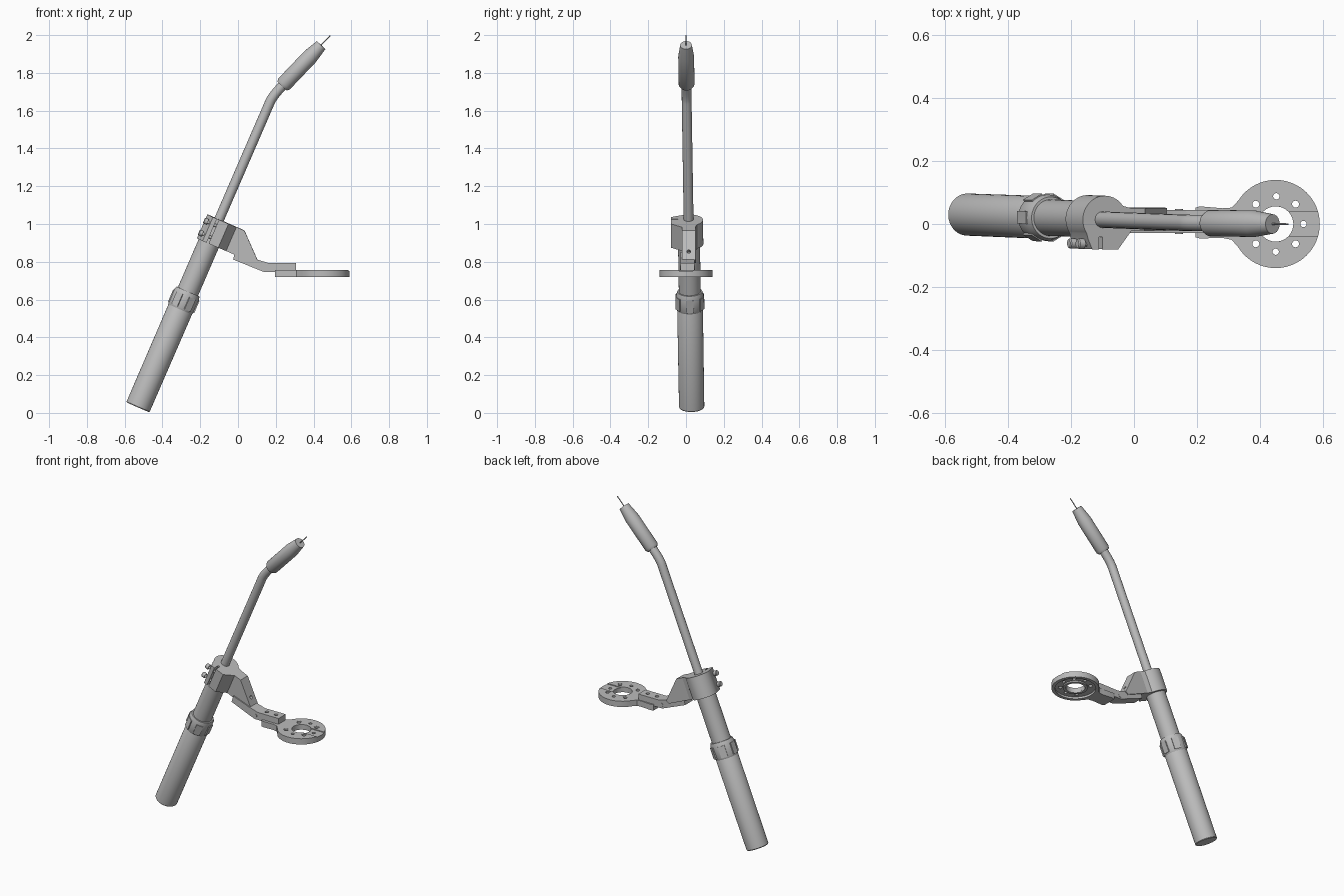
import bpy, bmesh, math
from mathutils import Matrix, Vector

if "Cube" in bpy.data.objects:
    bpy.data.objects.remove(bpy.data.objects["Cube"])

grey = bpy.data.materials.new("plain grey")
grey.use_nodes = True
grey.diffuse_color = (0.5, 0.5, 0.5, 1)
grey.node_tree.nodes["Principled BSDF"].inputs["Base Color"].default_value = (0.5, 0.5, 0.5, 1)

# Torch frame: local z runs along the tilted barrel, local x points to the arm
tilt = math.radians(23.4)
axis = Vector((math.sin(tilt), -0.015, math.cos(tilt))).normalized()
side = Vector((math.cos(tilt), 0, -math.sin(tilt)))
TORCH = Matrix((side, axis.cross(side), axis)).transposed().to_4x4()
TORCH.translation = (-0.53, 0.03, 0.03)
WORLD = Matrix.Identity(4)


def finish(name, bm, frame=WORLD):
    bmesh.ops.recalc_face_normals(bm, faces=bm.faces)
    mesh = bpy.data.meshes.new(name)
    bm.to_mesh(mesh)
    bm.free()
    mesh.transform(frame)
    mesh.materials.append(grey)
    ob = bpy.data.objects.new(name, mesh)
    bpy.context.collection.objects.link(ob)
    return smooth(ob)


def smooth(ob):
    bpy.ops.object.select_all(action='DESELECT')
    ob.select_set(True)
    bpy.context.view_layer.objects.active = ob
    bpy.ops.object.shade_smooth_by_angle(angle=math.radians(30))
    return ob


def lathe(name, profile, frame=WORLD, sides=48):
    """Capped solid of revolution from (radius, height) pairs."""
    bm = bmesh.new()
    rings = [[bm.verts.new((r * math.cos(math.tau * i / sides), r * math.sin(math.tau * i / sides), h))
              for i in range(sides)] for r, h in profile]
    for a, b in zip(rings, rings[1:]):
        for i in range(sides):
            j = (i + 1) % sides
            bm.faces.new((a[i], a[j], b[j], b[i]))
    bm.faces.new(rings[0])
    bm.faces.new(rings[-1])
    return finish(name, bm, frame)


def extrude(name, outline, low, high, frame=WORLD, plane="xy"):
    """Prism from an outline in the xy or xz plane."""
    bm = bmesh.new()
    place = (lambda a, b, c: (a, b, c)) if plane == "xy" else (lambda a, b, c: (a, c, b))
    bottom, top = ([bm.verts.new(place(a, b, c)) for a, b in outline] for c in (low, high))
    bm.faces.new(bottom)
    bm.faces.new(top)
    for i in range(len(outline)):
        j = (i + 1) % len(outline)
        bm.faces.new((bottom[i], bottom[j], top[j], top[i]))
    return finish(name, bm, frame)


def rect(x0, x1, y0, y1):
    return [(x0, y0), (x1, y0), (x1, y1), (x0, y1)]


def arc(cx, cy, r, start, end, steps=40):
    angles = [math.radians(start + (end - start) * i / steps) for i in range(steps + 1)]
    return [(cx + r * math.cos(a), cy + r * math.sin(a)) for a in angles]


def cut(ob, cutters):
    for c in cutters:
        c.hide_render = True
        mod = ob.modifiers.new("cut", 'BOOLEAN')
        mod.operation, mod.solver, mod.object = 'DIFFERENCE', 'EXACT', c
        bpy.context.view_layer.objects.active = ob
        bpy.ops.object.modifier_apply(modifier=mod.name)
        bpy.data.objects.remove(c)
    smooth(ob)


def shift(x, y, z):
    return Matrix.Translation((x, y, z))


def turned(direction, point):
    return Matrix.Translation(point) @ Vector(direction).to_track_quat('Z', 'Y').to_matrix().to_4x4()


# Grip and barrel
lathe("grip", [(0.064, 0), (0.067, 0.004), (0.068, 0.57), (0.063, 0.58)], TORCH)
lathe("barrel", [(0.058, 0.5), (0.058, 1.05)], TORCH)
lathe("collar", [(0.068, 0.565), (0.072, 0.575), (0.073, 0.645), (0.066, 0.668), (0.058, 0.668)], TORCH)
for i in range(6):
    extrude(f"collar_rib_{i + 1}", rect(0.06, 0.076, -0.02, 0.02), 0.575, 0.645,
            TORCH @ Matrix.Rotation(math.tau * i / 6, 4, 'Z'))

# Bent neck tube
curve = bpy.data.curves.new("neck_tube", 'CURVE')
curve.dimensions = '3D'
curve.bevel_depth, curve.bevel_resolution, curve.use_fill_caps = 0.026, 6, True
spline = curve.splines.new('BEZIER')
spline.bezier_points.add(2)
start, bend = TORCH @ Vector((0, 0, 1.0)), TORCH @ Vector((0, 0, 1.76))
nozzle_base, nozzle_tip = Vector((0.233, 0.003, 1.73)), Vector((0.44, 0, 1.947))
aim = (nozzle_tip - nozzle_base).normalized()
for p, co, d in zip(spline.bezier_points, (start, bend, nozzle_base + aim * 0.02), (axis, axis, aim)):
    p.co, p.handle_left, p.handle_right = co, co - d * 0.035, co + d * 0.035
curve.materials.append(grey)
tube = bpy.data.objects.new("neck_tube", curve)
bpy.context.collection.objects.link(tube)
bpy.ops.object.select_all(action='DESELECT')
tube.select_set(True)
bpy.context.view_layer.objects.active = tube
bpy.ops.object.convert(target='MESH')
smooth(bpy.context.object)

# Nozzle and wire
length = (nozzle_tip - nozzle_base).length
lathe("nozzle", [(0.034, 0), (0.042, 0.015), (0.042, length * 0.72), (0.031, length)],
      turned(aim, nozzle_base))
lathe("wire", [(0.003, -0.02), (0.003, 0.071)], turned(aim, nozzle_tip), 8)

# Clamp: round band with a split ear block on the front side
clamp = extrude("clamp", arc(0.008, 0, 0.076, 35, 215) +
                [(-0.05, -0.06), (-0.035, -0.094), (0.055, -0.094), (0.1, -0.036), (0.1, 0.036)],
                0.945, 1.083, TORCH)
cut(clamp, [extrude("split", rect(-0.012, 0.0, -0.11, -0.055), 0.9, 1.1, TORCH)])
for i, t in enumerate((0.98, 1.048)):
    lathe(f"clamp_screw_{i + 1}", [(0.013, -0.072), (0.016, -0.068), (0.016, -0.05), (0.008, -0.05), (0.008, 0.0)],
          TORCH @ shift(0, -0.077, t) @ Matrix.Rotation(math.pi / 2, 4, 'Y'), 20)

# Sloping arm off the clamp
arm = extrude("arm", [(0.06, 0.945), (0.262, 0.945), (0.275, 0.964), (0.146, 1.083), (0.06, 1.083)],
              -0.036, 0.036, TORCH, "xz")
cut(arm, [lathe("bore", [(0.01, -0.03), (0.01, 0.05)], TORCH @ turned((0.67, 0, 0.74), (0.235, 0, 1.0)), 20)])

# Hinged link plate
link = extrude("link", [(-0.015, 0.853), (-0.026, 0.812), (0.137, 0.746), (0.307, 0.746),
                        (0.307, 0.794), (0.16, 0.794), (0.09, 0.815)], -0.028, 0.045, WORLD, "xz")
cut(link, [lathe("bore", [(0.011, 0.775), (0.011, 0.83)], shift(x, 0.008, 0), 20) for x in (0.2, 0.265)])
lathe("hinge_pin", [(0.012, -0.039), (0.012, 0.039)], turned((0, 1, 0), (0.143, 0.008, 0.768)), 20)

# Ring plate with its mounting tab
ring = extrude("ring_plate", arc(0.45, 0, 0.14, -148, 148, 64) +
               [(0.31, 0.052), (0.28, 0.05), (0.21, 0.056), (0.195, 0.052),
                (0.195, -0.042), (0.21, -0.046), (0.28, -0.044), (0.31, -0.05)], 0.72, 0.757)
holes = [(0.45, 0, 0.056)]
holes += [(0.45 + sx * 0.063, sy * 0.063, 0.017) for sx in (-1, 1) for sy in (-1, 1)]
holes += [(0.452, 0.088, 0.01), (0.45, -0.088, 0.01), (0.538, 0, 0.01)]
cutters = [lathe("bore", [(r, 0.7), (r, 0.78)], shift(x, y, 0), 32) for x, y, r in holes]
cutters.append(lathe("underside", [(0.12, 0.7), (0.12, 0.733)], shift(0.45, 0, 0)))
cutters.append(extrude("groove", rect(0.45, 0.62, -0.038, 0.038), 0.752, 0.78))
cut(ring, cutters)

# Raised lip around the underside opening
lip = lathe("inner_lip", [(0.072, 0.724), (0.072, 0.736)], shift(0.45, 0, 0))
cut(lip, [lathe("bore", [(0.056, 0.7), (0.056, 0.78)], shift(0.45, 0, 0))])
for i, (x, y, r) in enumerate(holes[1:5]):
    bush = lathe(f"bushing_{i + 1}", [(r, 0.734), (r, 0.756)], shift(x, y, 0), 32)
    cut(bush, [lathe("bore", [(0.011, 0.7), (0.011, 0.78)], shift(x, y, 0), 24)])
